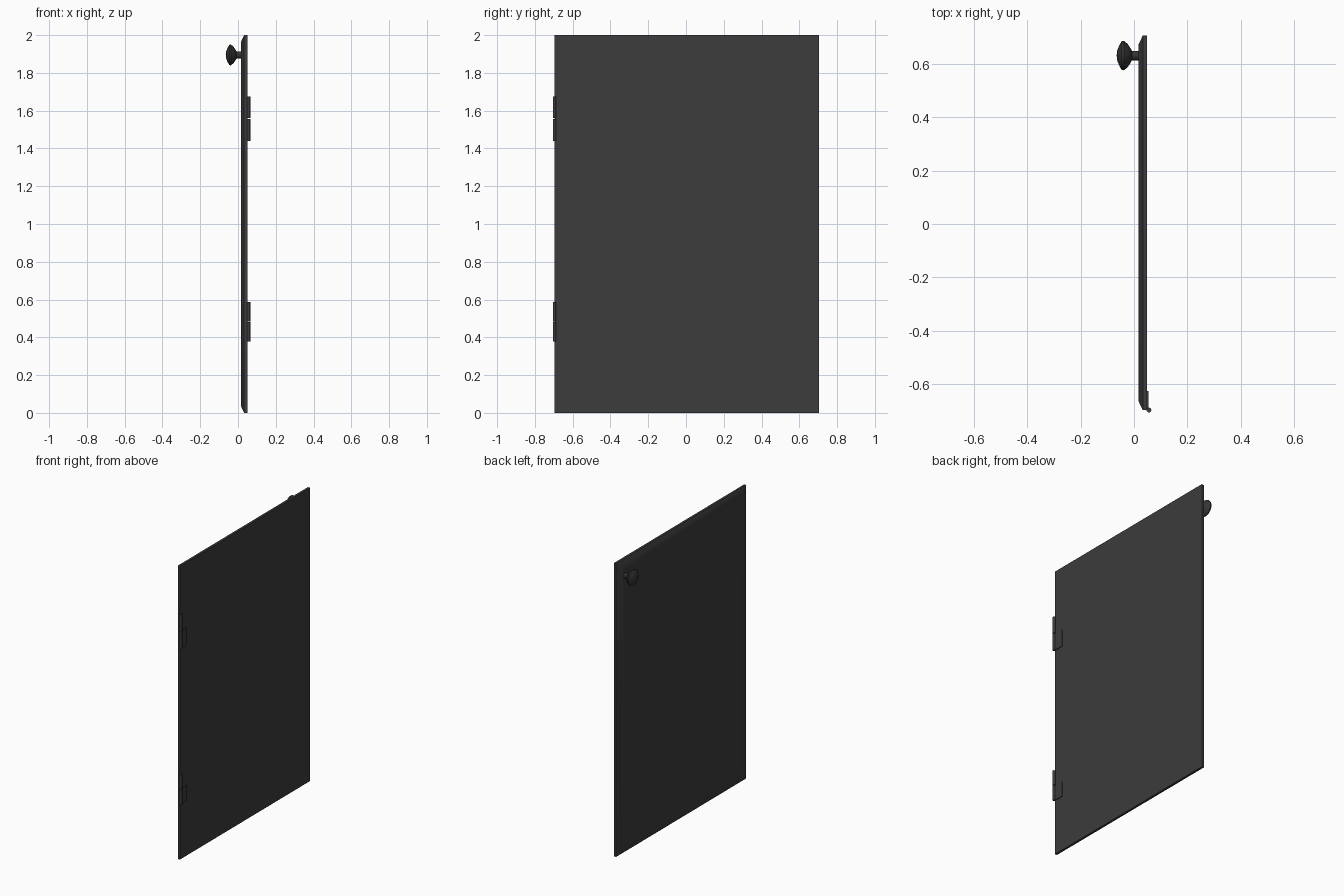
import bpy, bmesh, math
from mathutils import Matrix, Vector

cube = bpy.data.objects.get("Cube")
if cube:
    bpy.data.objects.remove(cube, do_unlink=True)


def material(name, rgb):
    m = bpy.data.materials.new(name)
    m.use_nodes = True
    m.diffuse_color = (*rgb, 1)
    m.node_tree.nodes["Principled BSDF"].inputs["Base Color"].default_value = (*rgb, 1)
    return m


charcoal = material("charcoal", (0.045, 0.045, 0.045))
dark_metal = material("dark metal", (0.035, 0.035, 0.037))


def finish(name, bm, mat, angle=30):
    bmesh.ops.recalc_face_normals(bm, faces=bm.faces)
    mesh = bpy.data.meshes.new(name)
    bm.to_mesh(mesh)
    bm.free()
    ob = bpy.data.objects.new(name, mesh)
    bpy.context.collection.objects.link(ob)
    mesh.materials.append(mat)
    bpy.ops.object.select_all(action="DESELECT")
    ob.select_set(True)
    bpy.context.view_layer.objects.active = ob
    bpy.ops.object.shade_smooth_by_angle(angle=math.radians(angle))
    return ob


def add_box(bm, lo, hi):
    lo, hi = Vector(lo), Vector(hi)
    size = Matrix.Diagonal((*(hi - lo), 1))
    bmesh.ops.create_cube(bm, size=1, matrix=Matrix.Translation((lo + hi) / 2) @ size)


# Door panel: slab whose outer face is inset and chamfered
Y0, Y1 = -0.696, 0.705
bm = bmesh.new()
add_box(bm, (0.033, Y0, 0), (0.049, Y1, 2))
outer = min(bm.faces, key=lambda f: f.calc_center_median().x)
bmesh.ops.inset_region(bm, faces=[outer], thickness=0.035, use_even_offset=True)
bmesh.ops.translate(bm, verts=outer.verts, vec=(-0.017, 0, 0))
# narrow border loop keeps the middle of the panel flat
bmesh.ops.inset_region(bm, faces=[outer], thickness=0.06, use_even_offset=True)
finish("door_panel", bm, charcoal)

# Knob: lathed profile of (x, radius) around the x axis
profile = [(0.016, 0), (0.016, 0.018), (-0.008, 0.018), (-0.012, 0.026),
           (-0.024, 0.044), (-0.038, 0.055), (-0.046, 0.054),
           (-0.056, 0.036), (-0.063, 0.018), (-0.065, 0)]
bm = bmesh.new()
verts = [bm.verts.new((x, r, 0)) for x, r in profile]
edges = [bm.edges.new(pair) for pair in zip(verts, verts[1:])]
bmesh.ops.spin(bm, geom=verts + edges, cent=(0, 0, 0), axis=(1, 0, 0),
               angle=math.tau, steps=24)
bmesh.ops.remove_doubles(bm, verts=bm.verts, dist=0.0002)
bmesh.ops.translate(bm, verts=bm.verts, vec=(0, 0.63, 1.895))
finish("knob", bm, dark_metal, 40)

# Hinges: two-knuckle barrel with a leaf on the lower half
for label, z0, z1 in (("lower", 0.378, 0.587), ("upper", 1.44, 1.676)):
    mid = (z0 + z1) / 2
    bm = bmesh.new()
    for a, b in ((z0, mid - 0.002), (mid + 0.002, z1)):
        bmesh.ops.create_cone(bm, cap_ends=True, segments=12, radius1=0.009,
                              radius2=0.009, depth=b - a,
                              matrix=Matrix.Translation((0.056, -0.696, (a + b) / 2)))
    add_box(bm, (0.048, -0.696, z0), (0.054, -0.624, mid - 0.002))
    finish(label + "_hinge", bm, charcoal, 40)
